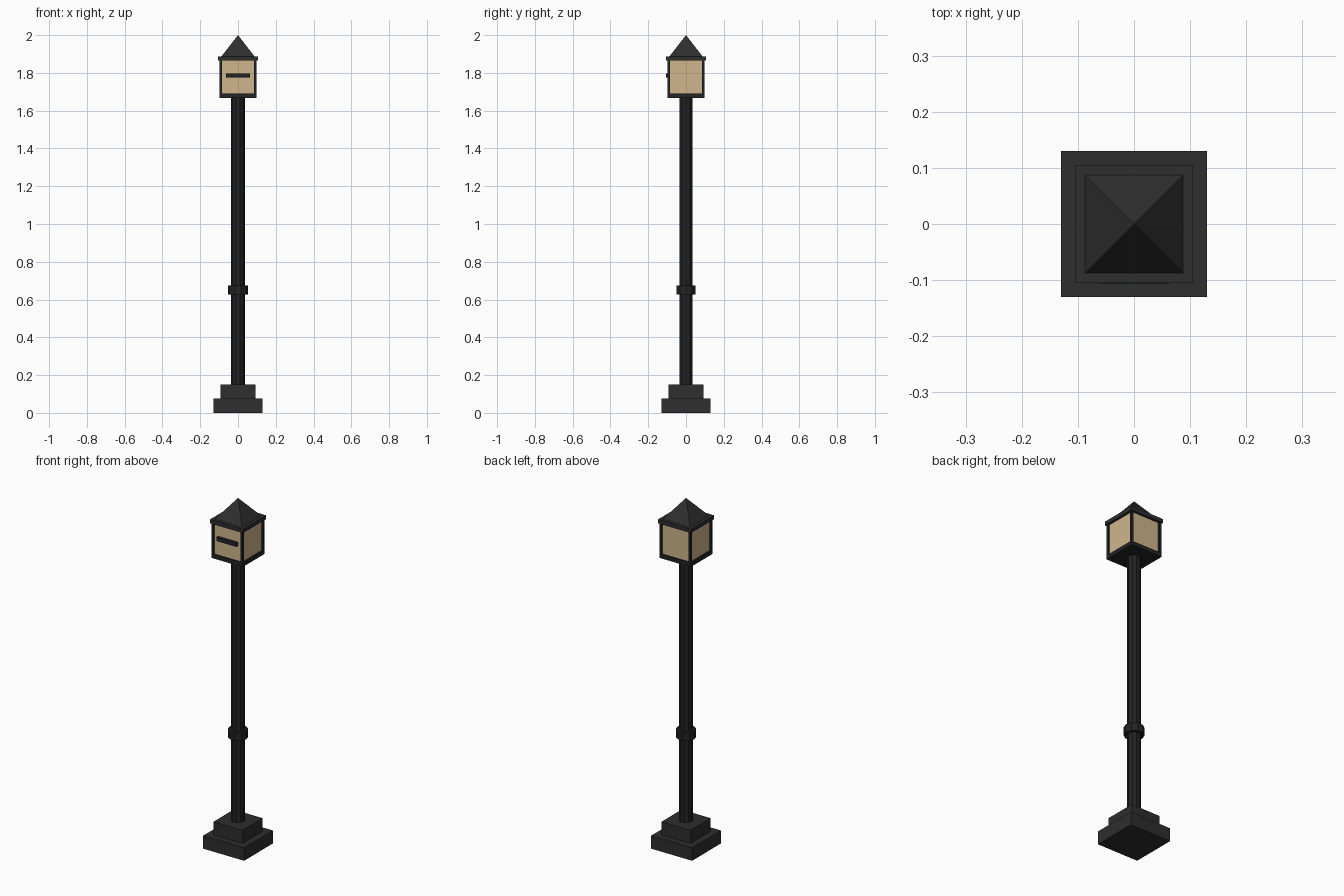
import bpy, bmesh, math

if "Cube" in bpy.data.objects:
    bpy.data.objects.remove(bpy.data.objects["Cube"])


def material(name, srgb):
    m = bpy.data.materials.new(name)
    lin = [((c / 255 + 0.055) / 1.055) ** 2.4 for c in srgb]
    m.diffuse_color = (*lin, 1)
    m.use_nodes = True
    m.node_tree.nodes["Principled BSDF"].inputs["Base Color"].default_value = m.diffuse_color
    return m


CAST = material("dark_grey_iron", (46, 46, 47))
BLACK = material("black_iron", (34, 35, 37))
GLASS = material("warm_glass", (207, 181, 140))


def prism(name, mat, sides, r0, r1, z0, z1, angle=0.0):
    """Upright prism, frustum or pyramid (r1 = 0) with its first corner at angle."""
    bm = bmesh.new()

    def ring(r, z):
        return [bm.verts.new((r * math.cos(angle + math.tau * i / sides),
                              r * math.sin(angle + math.tau * i / sides), z))
                for i in range(sides)]
    low = ring(r0, z0)
    bm.faces.new(low[::-1])
    if r1:
        high = ring(r1, z1)
        bm.faces.new(high)
        for i in range(sides):
            j = (i + 1) % sides
            bm.faces.new((low[i], low[j], high[j], high[i]))
    else:
        tip = bm.verts.new((0, 0, z1))
        for i in range(sides):
            bm.faces.new((low[i], low[(i + 1) % sides], tip))
    me = bpy.data.meshes.new(name)
    bm.to_mesh(me)
    bm.free()
    me.materials.append(mat)
    ob = bpy.data.objects.new(name, me)
    bpy.context.collection.objects.link(ob)
    return ob


def square(name, mat, half, z0, z1, top=None):
    top = half if top is None else top
    k = math.sqrt(2)
    return prism(name, mat, 4, half * k, top * k, z0, z1, math.pi / 4)


# Stepped base
square("base_lower_step", CAST, 0.13, 0, 0.075)
square("base_upper_step", CAST, 0.092, 0.075, 0.15)

# Ten-sided pole and collar
prism("pole", BLACK, 10, 0.036, 0.036, 0.15, 1.67)
prism("pole_collar", BLACK, 10, 0.053, 0.053, 0.628, 0.674)

# Lantern: floor, glass, corner posts, rim and roof
square("lantern_floor", BLACK, 0.099, 1.667, 1.69)
square("lantern_glass", GLASS, 0.09, 1.69, 1.866)
for sx in (-1, 1):
    for sy in (-1, 1):
        post = square("lantern_post", BLACK, 0.007, 1.69, 1.866)
        post.location = (sx * 0.092, sy * 0.092, 0)
square("lantern_rim", CAST, 0.105, 1.866, 1.888)
square("lantern_roof", CAST, 0.087, 1.888, 2.0, 0)

# Bar across the front glass
bar = square("front_bar", BLACK, 0.5, 1.776, 1.798)
bar.scale = (0.128, 0.018, 1)
bar.location = (0, -0.097, 0)
